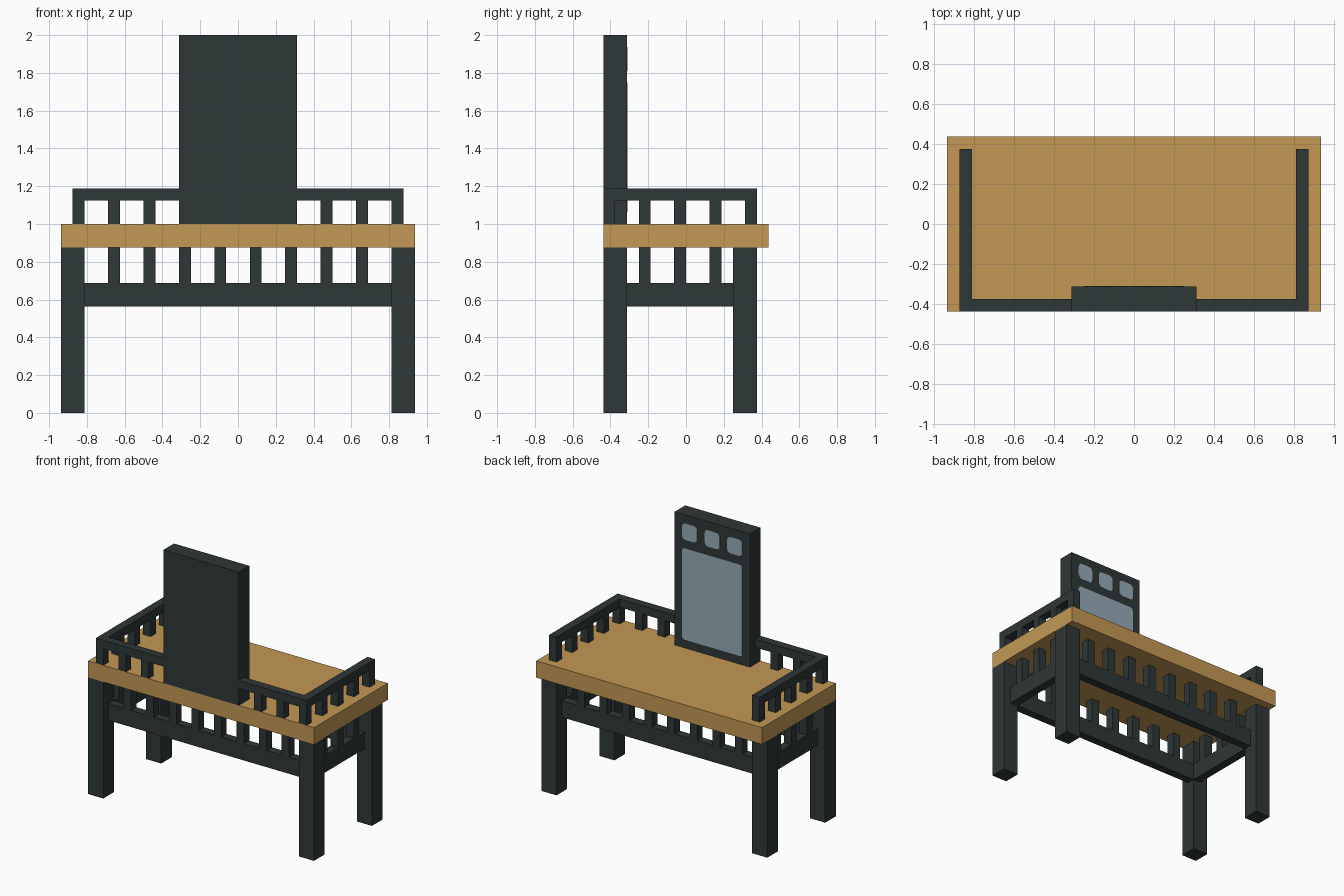
import bpy
import bmesh
from mathutils import Vector

if "Cube" in bpy.data.objects:
    bpy.data.objects.remove(bpy.data.objects["Cube"], do_unlink=True)

U = 1 / 16  # construction unit


def material(name, srgb):
    colour = [((c / 255 + 0.055) / 1.055) ** 2.4 for c in srgb] + [1]
    mat = bpy.data.materials.new(name)
    mat.use_nodes = True
    mat.diffuse_color = colour
    bsdf = mat.node_tree.nodes["Principled BSDF"]
    bsdf.inputs["Base Color"].default_value = colour
    bsdf.inputs["Roughness"].default_value = 0.8
    return mat


DARK = material("dark painted wood", (47, 55, 55))
OAK = material("oak", (195, 152, 85))
GLASS = material("mirror glass", (150, 171, 184))


def box(name, x, y, z, mat, round_corners=0):
    """Box from (min, max) ranges in construction units."""
    low, high = (Vector(v) * U for v in zip(x, y, z))
    size, centre = high - low, (low + high) / 2
    bm = bmesh.new()
    bmesh.ops.create_cube(bm, size=1)
    bmesh.ops.scale(bm, vec=size, verts=bm.verts)
    if round_corners:
        edges = [e for e in bm.edges
                 if abs(e.verts[0].co.y - e.verts[1].co.y) > size.y / 2]
        bmesh.ops.bevel(bm, geom=edges, offset=round_corners, segments=3,
                        profile=0.5, affect='EDGES')
    mesh = bpy.data.meshes.new(name)
    bm.to_mesh(mesh)
    bm.free()
    mesh.materials.append(mat)
    obj = bpy.data.objects.new(name, mesh)
    obj.location = centre
    bpy.context.collection.objects.link(obj)
    return obj


def pair(name, x, y, z, mat):
    """The same box on the left (+x) and, mirrored, on the right."""
    box("left_" + name, x, y, z, mat)
    box("right_" + name, (-x[1], -x[0]), y, z, mat)


# Table top
box("table_top", (-15, 15), (-7, 7), (14, 16), OAK)

# Legs
pair("front_leg", (13, 15), (-7, -5), (0, 14), DARK)
pair("back_leg", (13, 15), (4, 6), (0, 14), DARK)

# Lower rails between the legs
box("front_lower_rail", (-13, 13), (-6, -5), (9, 11), DARK)
box("back_lower_rail", (-13, 13), (4, 5), (9, 11), DARK)
pair("side_lower_rail", (13, 14), (-5, 4), (9, 11), DARK)

# Spindles between the lower rails and the table top
for i in range(4):
    x = 1 + 3 * i
    pair(f"front_lower_spindle_{i}", (x, x + 1), (-6, -5), (11, 14), DARK)
    pair(f"back_lower_spindle_{i}", (x, x + 1), (4, 5), (11, 14), DARK)
for i in range(3):
    y = -4 + 3 * i
    pair(f"side_lower_spindle_{i}", (13, 14), (y, y + 1), (11, 14), DARK)

# Gallery rail around three sides of the table top
pair("gallery_front_rail", (5, 13), (-7, -6), (18, 19), DARK)
pair("gallery_side_rail", (13, 14), (-7, 6), (18, 19), DARK)
for i in range(5):
    y = -7 + 3 * i
    pair(f"gallery_side_post_{i}", (13, 14), (y, y + 1), (16, 18), DARK)
for i in range(2):
    x = 7 + 3 * i
    pair(f"gallery_front_post_{i}", (x, x + 1), (-7, -6), (16, 18), DARK)

# Upright mirror panel with its glass panes
box("mirror_panel", (-5, 5), (-7, -5), (16, 32), DARK)
PANE = (-5.02, -4.96)
box("large_pane", (-4, 4), PANE, (17, 28), GLASS, 0.022)
for i in range(3):
    x = -4 + 3 * i
    box(f"small_pane_{i}", (x, x + 2), PANE, (29, 31), GLASS, 0.028)
